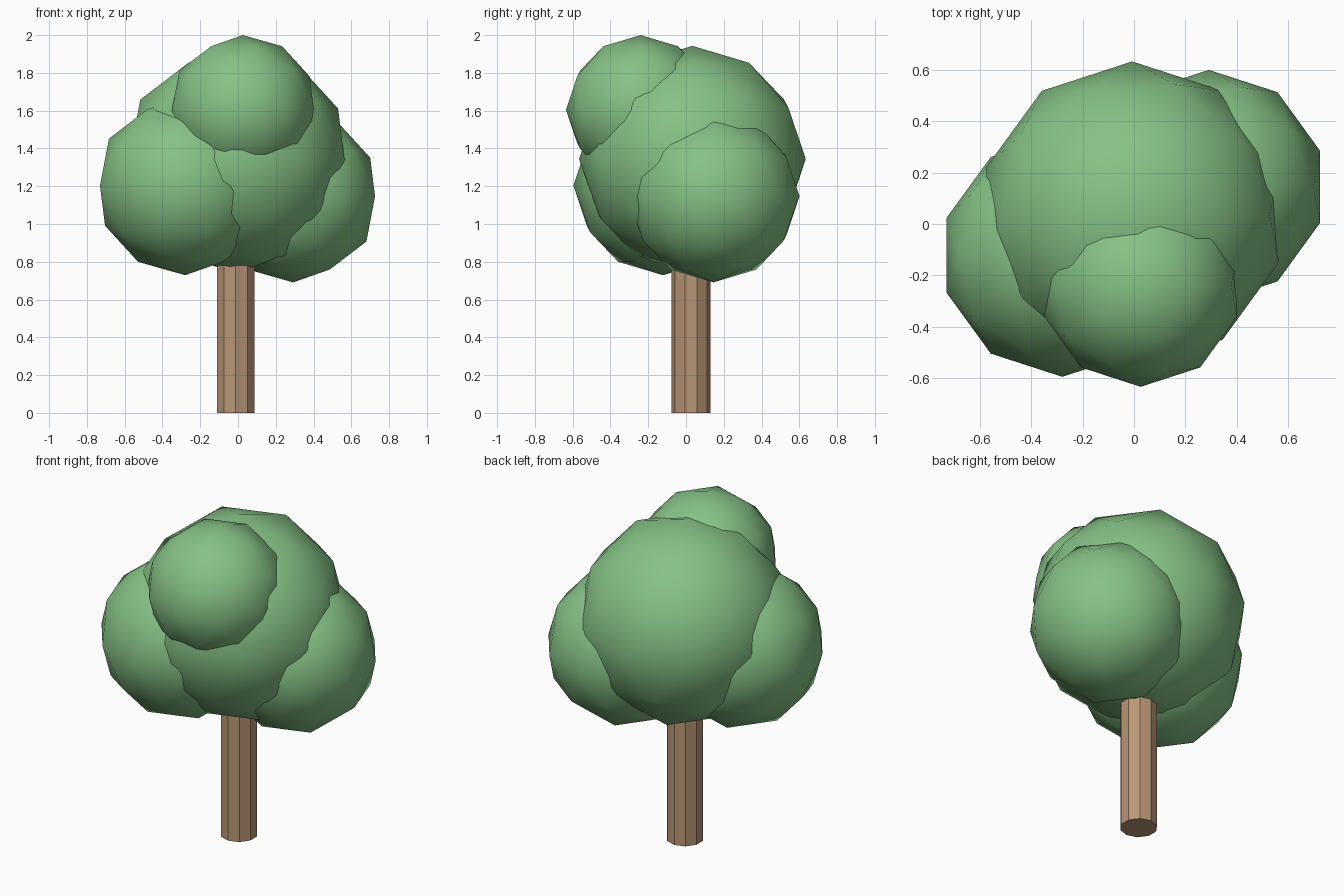
import bpy

if "Cube" in bpy.data.objects:
    bpy.data.objects.remove(bpy.data.objects["Cube"])


def material(name, rgb):
    m = bpy.data.materials.new(name)
    m.diffuse_color = (*rgb, 1.0)
    m.use_nodes = True
    m.node_tree.nodes["Principled BSDF"].inputs["Base Color"].default_value = m.diffuse_color
    return m


leaf_green = material("leaf_green", (0.235, 0.535, 0.235))
bark_brown = material("bark_brown", (0.48, 0.305, 0.18))

# Trunk: flat-shaded ten-sided post, its top buried in the crown
TRUNK_TOP = 1.0
bpy.ops.mesh.primitive_cylinder_add(vertices=10, radius=0.104, depth=TRUNK_TOP,
                                    location=(-0.012, 0.026, TRUNK_TOP / 2))
trunk = bpy.context.object
trunk.name = "trunk"
trunk.data.materials.append(bark_brown)

# Crown: four overlapping smooth low-poly balls (name, centre, radius)
clumps = [
    ("main_foliage", (-0.007, 0.034, 1.343), 0.600),
    ("left_foliage", (-0.280, -0.122, 1.203), 0.474),
    ("right_foliage", (0.292, 0.145, 1.147), 0.456),
    ("top_foliage", (0.026, -0.240, 1.605), 0.395),
]
for name, centre, radius in clumps:
    bpy.ops.mesh.primitive_ico_sphere_add(subdivisions=2, radius=radius, location=centre)
    clump = bpy.context.object
    clump.name = name
    clump.data.materials.append(leaf_green)
    bpy.ops.object.shade_smooth()
